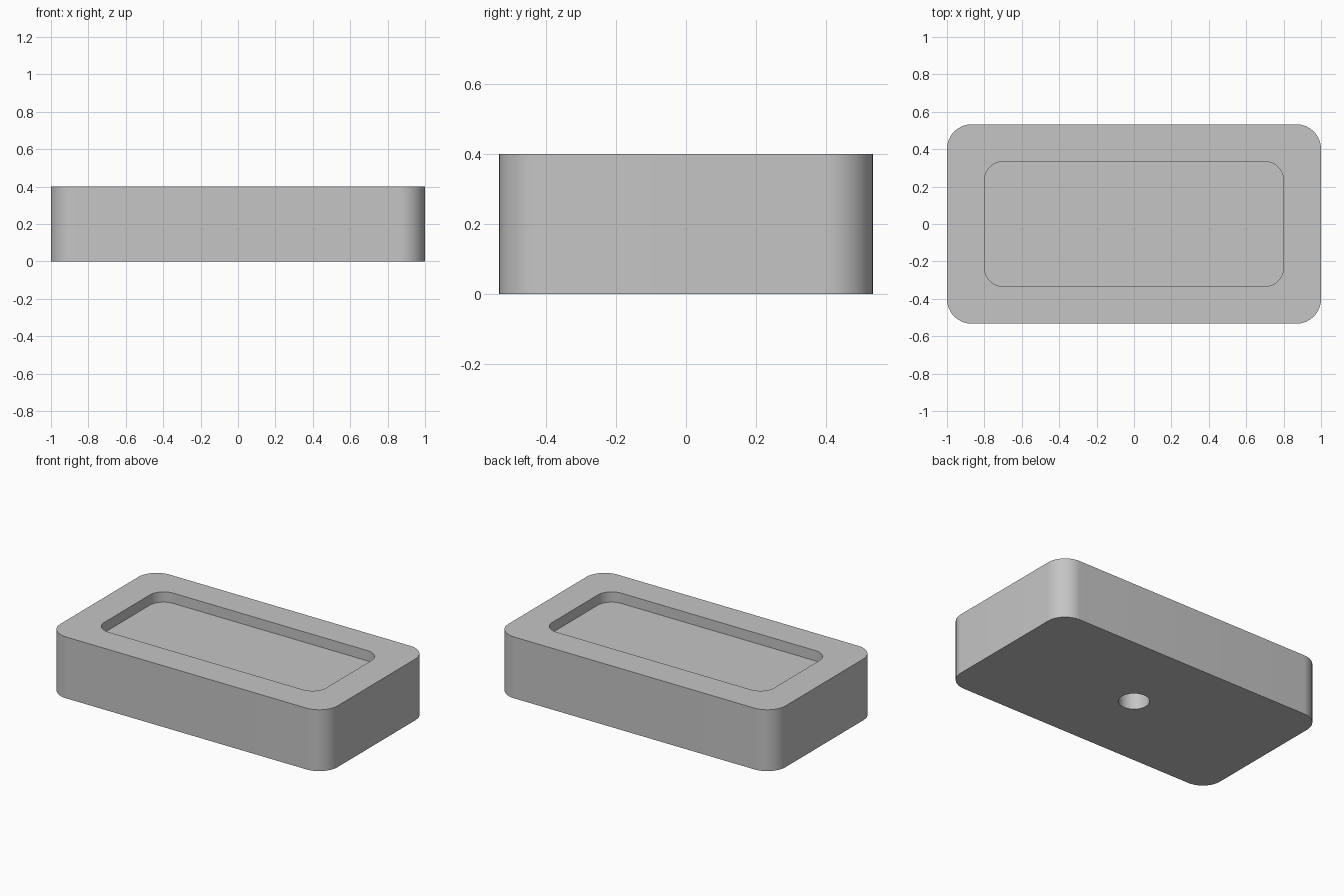
import bpy
import bmesh
from math import cos, sin, pi, radians

cube = bpy.data.objects.get("Cube")
if cube:
    bpy.data.objects.remove(cube, do_unlink=True)

STEPS = 16                    # segments per rounded corner
COUNT = 4 * (STEPS + 1)       # points in every loop

grey = bpy.data.materials.new("light_grey")
grey.use_nodes = True
colour = (0.56, 0.56, 0.56, 1.0)
grey.diffuse_color = colour
grey.node_tree.nodes["Principled BSDF"].inputs["Base Color"].default_value = colour


def rounded_rectangle(half_x, half_y, radius):
    points = []
    for corner, (sx, sy) in enumerate([(1, 1), (-1, 1), (-1, -1), (1, -1)]):
        for step in range(STEPS + 1):
            a = (corner + step / STEPS) * pi / 2
            points.append((sx * (half_x - radius) + radius * cos(a),
                           sy * (half_y - radius) + radius * sin(a)))
    return points


def circle(radius):
    angles = [(i + 0.5) * 2 * pi / COUNT for i in range(COUNT)]
    return [(radius * cos(a), radius * sin(a)) for a in angles]


def loft(name, sections):
    """Skin a closed solid through (outline, height) sections."""
    bm = bmesh.new()
    loops = [[bm.verts.new((x, y, z)) for x, y in outline] for outline, z in sections]
    for low, high in zip(loops, loops[1:]):
        for i in range(COUNT):
            j = (i + 1) % COUNT
            bm.faces.new((low[i], low[j], high[j], high[i]))
    bm.faces.new(loops[0][::-1])
    bm.faces.new(loops[-1])
    bmesh.ops.recalc_face_normals(bm, faces=bm.faces)
    mesh = bpy.data.meshes.new(name)
    bm.to_mesh(mesh)
    bm.free()
    mesh.materials.append(grey)
    obj = bpy.data.objects.new(name, mesh)
    bpy.context.collection.objects.link(obj)
    return obj


outer = rounded_rectangle(1.0, 0.533, 0.133)
recess = rounded_rectangle(0.8, 0.333, 0.1)
hole = circle(0.092)

# Block with a blind hole underneath and a shallow tray on top
block = loft("tray_block", [
    (hole, 0.2), (hole, 0.0),
    (outer, 0.0), (outer, 0.4),
    (recess, 0.4), (recess, 0.333),
])

bpy.ops.object.select_all(action="DESELECT")
block.select_set(True)
bpy.context.view_layer.objects.active = block
bpy.ops.object.shade_smooth_by_angle(angle=radians(30))
